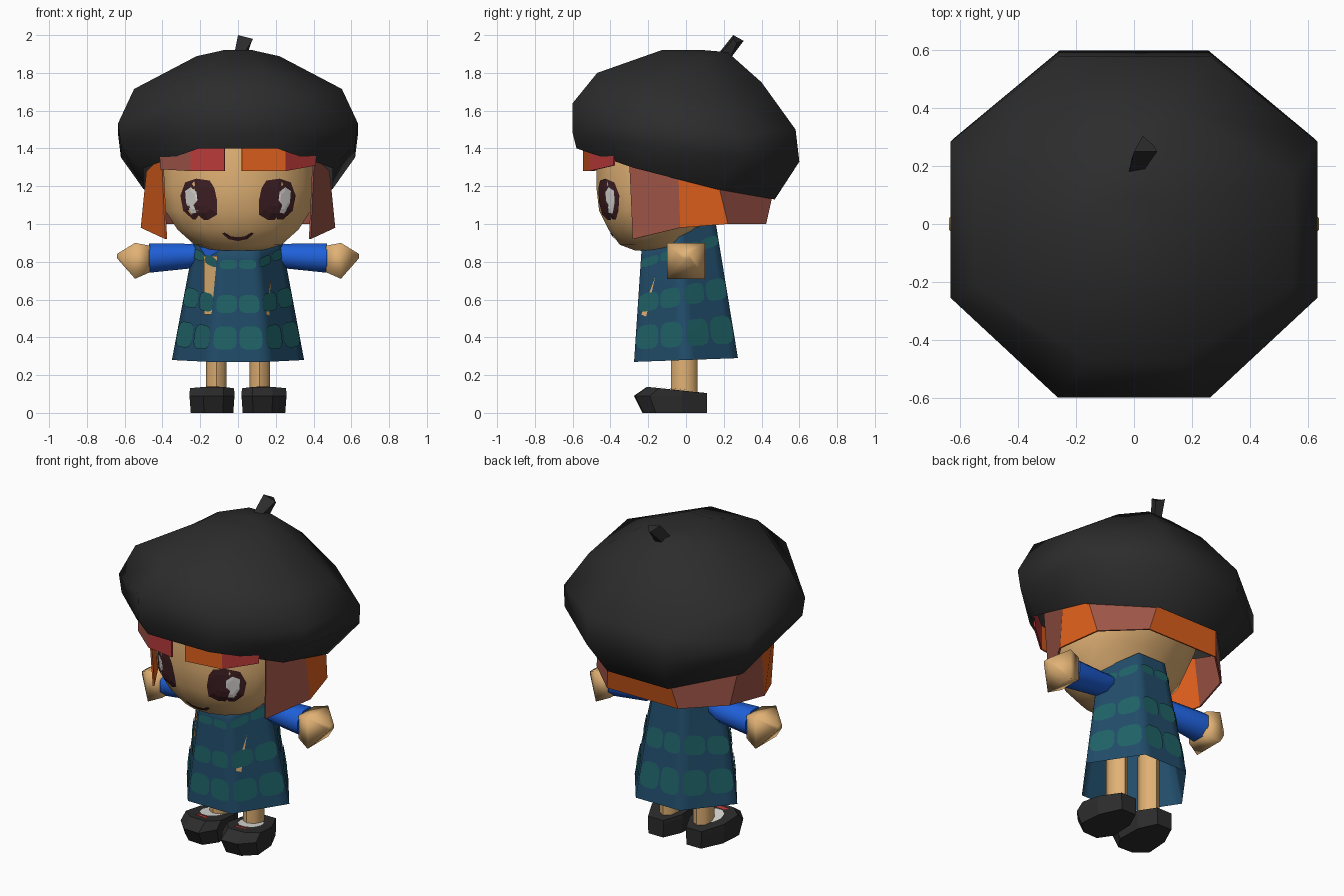
import bpy, math
from mathutils import Vector
from mathutils.bvhtree import BVHTree

if "Cube" in bpy.data.objects:
    bpy.data.objects.remove(bpy.data.objects["Cube"])


def color(name, hexa):
    lin = [(int(hexa[i:i + 2], 16) / 255) ** 2.2 for i in (0, 2, 4)]
    m = bpy.data.materials.new(name)
    m.diffuse_color = (*lin, 1)
    m.use_nodes = True
    m.node_tree.nodes["Principled BSDF"].inputs["Base Color"].default_value = m.diffuse_color
    return m


BLACK = color("charcoal", "303030")
ORANGE = color("orange hair", "DC5F22")
ROSE = color("rosy brown hair", "9C5548")
RED = color("red hair", "B83C3C")
SKIN = color("skin", "E0B074")
NAVY = color("navy cloth", "264D69")
TEAL = color("teal cloth", "246266")
BLUE = color("blue sleeve", "2460D8")
DARK = color("dark brown", "412428")
WHITE = color("white", "DEDCD8")


def make(name, verts, faces, mats, smooth=None, rule=None):
    """Mesh object; smooth is an edge angle in degrees, rule maps face number to slot."""
    me = bpy.data.meshes.new(name)
    me.from_pydata([tuple(v) for v in verts], [], faces)
    for m in mats if isinstance(mats, list) else [mats]:
        me.materials.append(m)
    for p in me.polygons:
        if rule:
            p.material_index = rule(p.index)
    me.update()
    if smooth:
        for p in me.polygons:
            p.use_smooth = True
        me.set_sharp_from_angle(angle=math.radians(smooth))
    ob = bpy.data.objects.new(name, me)
    bpy.context.collection.objects.link(ob)
    return ob


def tilted_ring(f, b, w, bow=0, n=8, skew=1, pinch=1, drop=0):
    """Ring with its front at f=(y,z) and back at b=(y,z), half width w."""
    out, c = [], math.cos(math.pi / n)
    for k in range(n):
        a = 2 * math.pi * (k + 0.5) / n
        s = math.sin(a) / c
        side_back = 0 < s < .9
        if side_back:
            s *= skew
        t = (s + 1) / 2
        x = w * math.cos(a) / c * (pinch if abs(s) > .9 else 1)
        out.append(Vector((x, f[0] + (b[0] - f[0]) * t,
                           f[1] + (b[1] - f[1]) * t - bow * (1 - s * s) - drop * side_back)))
    return out


def loft(name, rings, mats, smooth=None, caps=(True, True)):
    n = len(rings[0])
    verts = [v for r in rings for v in r]
    faces = [(i * n + k, i * n + (k + 1) % n, (i + 1) * n + (k + 1) % n, (i + 1) * n + k)
             for i in range(len(rings) - 1) for k in range(n)]
    if caps[0]:
        faces.append(tuple(reversed(range(n))))
    if caps[1]:
        faces.append(tuple(range(len(verts) - n, len(verts))))
    return make(name, verts, faces, mats, smooth)


def mirrored(points):
    return [Vector((-p[0], p[1], p[2])) for p in reversed(points)]


def decal(name, target, outline, mat, lift=0.006, axis=(0, 1, 0), rings=3):
    """Thin plate of (u,z) points pressed onto the target from the front, or from above."""
    me = target.data
    tree = BVHTree.FromPolygons([v.co for v in me.vertices], [p.vertices for p in me.polygons])
    d = Vector(axis)
    c = sum((Vector(p) for p in outline), Vector((0, 0))) / len(outline)
    pts = [c] + [c.lerp(Vector(p), r / rings) for r in range(1, rings + 1) for p in outline]
    verts = []
    for u, v in pts:
        start = Vector((u, -3, v)) if axis[1] else Vector((u, v, 3))
        hit = tree.ray_cast(start, d)[0] or tree.find_nearest(start + d * 2.75)[0]
        verts.append(hit - d * lift)
    n = len(outline)
    faces = [(0, 1 + k, 1 + (k + 1) % n) for k in range(n)]
    for r in range(rings - 1):
        o = 1 + r * n
        faces += [(o + k, o + n + k, o + n + (k + 1) % n, o + (k + 1) % n) for k in range(n)]
    return make(name, verts, faces, mat)


# Beret, open below, and its stem
loft("beret", [
    tilted_ring((-.58, 1.40), (.47, 1.13), .50, .03),
    tilted_ring((-.60, 1.48), (.60, 1.33), .62, .02, skew=1.2),
    tilted_ring((-.60, 1.64), (.58, 1.50), .635, .08, skew=1.2),
    tilted_ring((-.47, 1.80), (.40, 1.75), .55, .085, skew=1.1, pinch=.7, drop=.05),
    tilted_ring((-.13, 1.92), (.22, 1.91), .22, .035, pinch=.85),
    tilted_ring((0, 1.92), (.1, 1.92), .05)], BLACK, 50, (False, True))
loft("beret_stem", [
    [(-.02, .17, 1.90), (.03, .18, 1.90), (.04, .23, 1.87), (-.01, .22, 1.87)],
    [(0, .25, 2.0), (.08, .25, 1.98), (.07, .27, 1.96), (.03, .305, 1.97)]], BLACK)

# Head
head = loft("head", [
    tilted_ring((yf, z), (yb, z), w, 0, 16) for z, w, yf, yb in (
        (.86, .13, -.27, .0), (.89, .23, -.35, .03), (.97, .32, -.41, .07),
        (1.07, .385, -.46, .18), (1.2, .41, -.475, .28), (1.35, .41, -.475, .33),
        (1.5, .38, -.45, .3))], SKIN, 60)

# Eyes and mouth
for side, s in (("left", -1), ("right", 1)):
    eye = [(.15, 1.23), (.22, 1.24), (.28, 1.22), (.305, 1.15), (.29, 1.07),
           (.24, 1.025), (.16, 1.02), (.11, 1.05), (.11, 1.12), (.125, 1.19)]
    glint = [(.22, 1.17), (.25, 1.195), (.28, 1.175), (.275, 1.11), (.245, 1.055),
             (.22, 1.06), (.235, 1.10), (.215, 1.125)]
    decal(side + "_eye", head, [(s * x, z) for x, z in eye], DARK)
    decal(side + "_eye_glint", head, [(s * x, z) for x, z in glint], WHITE, .009)
    decal(side + "_mouth_half", head,
          [(s * x, z) for x, z in ((0, .91), (.05, .92), (.085, .95), (.07, .955), (.04, .935), (0, .93))],
          DARK)


# Hair made of flat strips hanging from under the beret
def hair(name, low, high, mats, rule):
    n = len(low)
    ob = make(name, low + high, [(i, i + 1, n + i + 1, n + i) for i in range(n - 1)], mats, rule=rule)
    mod = ob.modifiers.new("thickness", 'SOLIDIFY')
    mod.thickness = .01
    mod.offset = 0


side_low = [(.38, -.28, .92), (.51, -.03, .98), (.45, .22, 1.0), (.24, .42, 1.0)]
side_high = [(.40, -.30, 1.36), (.48, -.04, 1.28), (.475, .17, 1.21), (.21, .455, 1.16)]
hair("back_hair", [Vector(p) for p in side_low] + mirrored(side_low),
     [Vector(p) for p in side_high] + mirrored(side_high), [ROSE, ORANGE],
     lambda i: 1 if i in (1, 3, 6) else 0)
for side, s, mats, end in (("left", -1, [RED, ROSE], 1.29), ("right", 1, [ORANGE, RED], 1.31)):
    path = [(.07 if s < 0 else .02, -.54, 1.28), (.25, -.51, 1.28), (.41, -.38, end)]
    hair(side + "_bangs", [(s * x, y, z) for x, y, z in path],
         [(s * x, y, 1.43) for x, y, z in path], mats, lambda i: i)


# Six-sided dress, open at the hem
def dress_ring(f, b, w, panel):
    m = [(f[i] + b[i]) / 2 for i in (0, 1)]
    return [Vector(p) for p in ((-panel, *f), (panel, *f), (w, *m), (panel, *b), (-panel, *b), (-w, *m))]


hem = dress_ring((-.275, .27), (.275, .29), .35, .15)
neck = dress_ring((-.235, .87), (.155, 1.02), .225, .095)


def on_dress(k, u, v):
    """Point on panel k, u along the hem and v upward."""
    j = (k + 1) % 6
    return hem[k].lerp(hem[j], u).lerp(neck[k].lerp(neck[j], u), v)


dress = loft("dress", [[on_dress(k, u / 6, v / 10) for k in range(6) for u in range(6)]
                       for v in range(11)], NAVY, 75, caps=(False, True))

# Rounded teal patches on every panel of the dress
verts, faces = [], []
for k in range(6):
    for u0 in (.255, .745):
        for v0, hv in ((.21, .105), (.51, .08), (.86, .04)):
            start = len(verts)
            spots = [(u0, v0)]
            for r in (.5, 1):
                for j in range(12):
                    t = math.pi * (j + .5) / 6
                    cu, cv = math.cos(t), math.sin(t)
                    spots.append((u0 + r * .225 * math.copysign(abs(cu) ** .6, cu),
                                  v0 + r * hv * math.copysign(abs(cv) ** .6, cv)))
            for u, v in spots:
                p = on_dress(k, u, v)
                normal = (on_dress(k, u + .01, v) - p).cross(on_dress(k, u, v + .01) - p).normalized()
                verts.append(p + normal * .006)
            for j in range(12):
                a, b = start + 1 + j, start + 1 + (j + 1) % 12
                faces += [(start, a, b), (a, a + 12, b + 12, b)]
make("dress_patches", verts, faces, TEAL, 75)

# Openings in the dress front and the blue collar tip
decal("left_dress_opening", dress, [(-.18, .52), (-.14, .52), (-.11, .83), (-.18, .83)], SKIN, .0095)
decal("right_dress_opening", dress, [(.15, .52), (.17, .51), (.175, .72)], SKIN, .0095)
decal("collar_tip", dress, [(-.205, .88), (-.165, .82), (-.095, .86), (-.12, .90)], BLUE, .0098)


# Arms, legs and shoes
def arm_ring(s, x, ry, rz, z=.82, n=8):
    c = math.cos(math.pi / n)
    return [(s * x, ry / c * math.cos(t), z + rz / c * math.sin(t))
            for t in (s * 2 * math.pi * (k + .5) / n for k in range(n))]


for side, s in (("left", -1), ("right", 1)):
    loft(side + "_sleeve", [arm_ring(s, .10, .03, .03, .88), arm_ring(s, .25, .07, .065, .83),
                            arm_ring(s, .47, .09, .078, .82)], BLUE, 50)
    loft(side + "_hand", [arm_ring(s, .465, .075, .07, .815, 4), arm_ring(s, .545, .10, .095, .805, 4),
                          arm_ring(s, .64, .02, .012, .83, 4)], SKIN, 80)
    loft(side + "_leg", [[(s * .115 + .055 * math.cos(t), -.01 + .07 * math.sin(t), z)
                          for t in (math.pi * k / 4 for k in range(8))]
                         for z in (.09, .5)], SKIN, 50)
    sole = [(.08, .11), (.18, .11), (.24, -.02), (.25, -.16), (.18, -.225), (.08, -.23), (.025, -.15), (.03, 0)]
    if s > 0:
        sole.reverse()
    low = [(s * x, y, 0) for x, y in sole]
    mid = [(s * (.135 + (x - .135) * 1.06), y * 1.2 if y < 0 else y, .09) for x, y in sole]
    top = [(s * (.135 + (x - .135) * 1.04), y * .9 if y < 0 else y, .115 - .10 * min(y, .1)) for x, y in sole]
    shoe = loft(side + "_shoe", [low, mid, top], BLACK)
    oval = [(s * .13 + .07 * math.cos(t), -.06 + .085 * math.sin(t))
            for t in (math.pi * k / 5 for k in range(10))]
    decal(side + "_sock", shoe, oval, WHITE, .006, (0, 0, -1))
    decal(side + "_shoe_trim", shoe, [(s * .09, -.18), (s * .18, -.17), (s * .16, -.145), (s * .10, -.15)],
          RED, .006, (0, 0, -1))
